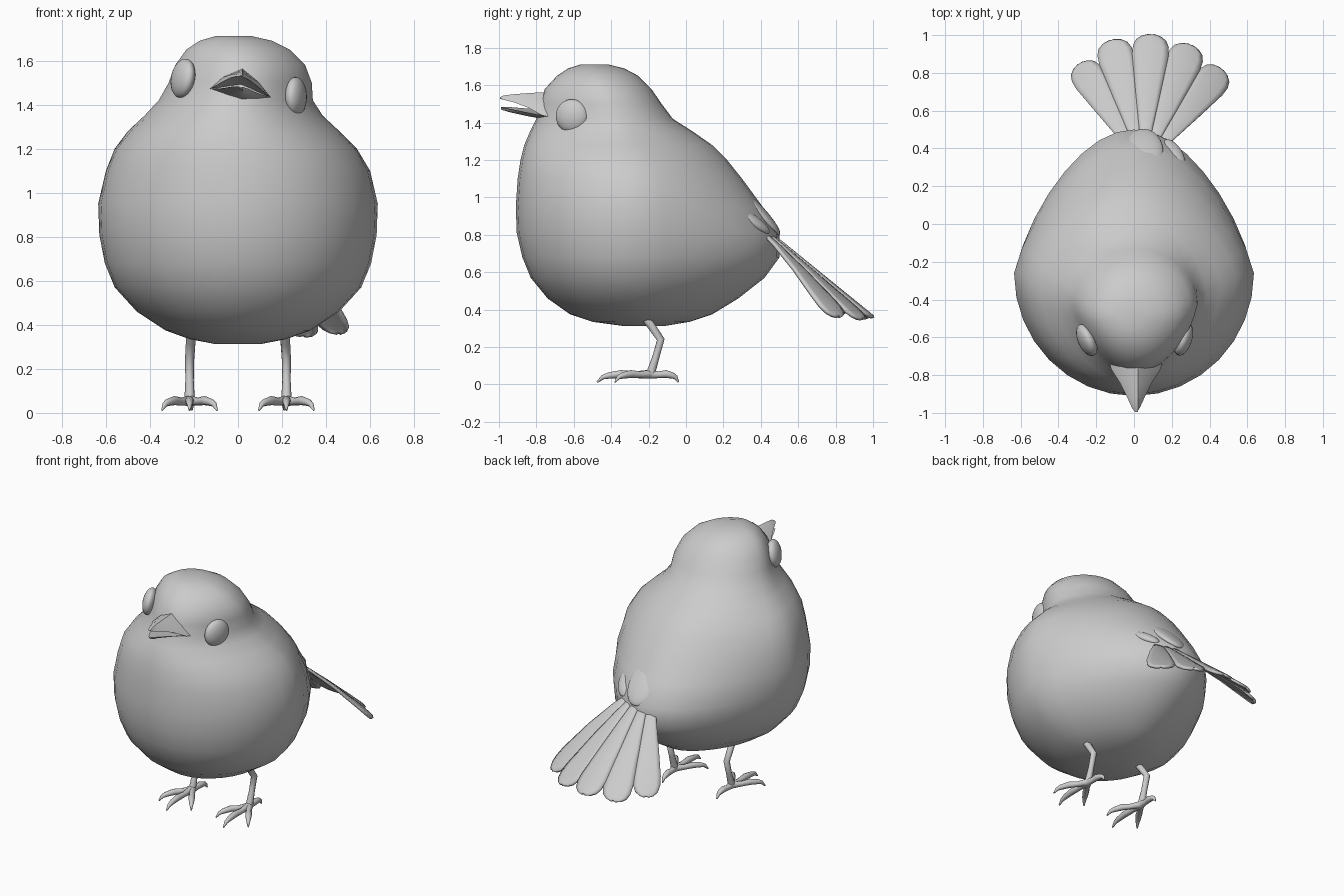
import bpy, bmesh, math
from mathutils import Vector, Euler

if "Cube" in bpy.data.objects:
    bpy.data.objects.remove(bpy.data.objects["Cube"])


def add_mesh(name, verts, faces):
    me = bpy.data.meshes.new(name)
    me.from_pydata(verts, [], faces)
    bm = bmesh.new()
    bm.from_mesh(me)
    bmesh.ops.recalc_face_normals(bm, faces=bm.faces)
    for f in bm.faces:
        f.smooth = True
    bm.to_mesh(me)
    bm.free()
    ob = bpy.data.objects.new(name, me)
    bpy.context.collection.objects.link(ob)
    return ob


def loft(name, rings):
    """Skin a list of equal closed rings, capping both ends."""
    n = len(rings[0])
    verts = [p for r in rings for p in r]
    faces = [(k * n + i, k * n + (i + 1) % n, (k + 1) * n + (i + 1) % n, (k + 1) * n + i)
             for k in range(len(rings) - 1) for i in range(n)]
    faces += [tuple(range(n)), tuple(range(len(verts) - n, len(verts)))]
    return add_mesh(name, verts, faces)


def tube(name, pts, radii):
    cu = bpy.data.curves.new(name, 'CURVE')
    cu.dimensions = '3D'
    cu.bevel_depth = 1.0
    cu.bevel_resolution = 2
    cu.use_fill_caps = True
    sp = cu.splines.new('POLY')
    sp.points.add(len(pts) - 1)
    for p, co, r in zip(sp.points, pts, radii):
        p.co = (*co, 1)
        p.radius = r
    sp.use_smooth = True
    ob = bpy.data.objects.new(name, cu)
    bpy.context.collection.objects.link(ob)
    bpy.ops.object.select_all(action='DESELECT')
    ob.select_set(True)
    bpy.context.view_layer.objects.active = ob
    bpy.ops.object.convert(target='MESH')


def ellipsoid(name, loc, scale, rot):
    bpy.ops.mesh.primitive_uv_sphere_add(segments=24, ring_count=14, radius=1, location=loc,
                                         rotation=[math.radians(a) for a in rot])
    ob = bpy.context.object
    ob.name = name
    ob.scale = scale
    bpy.ops.object.shade_smooth()


# Body and head in one skin: z, centre x, centre y, half width, front y, back y
sections = [
    (.312, 0, -.24, .10, -.33, -.12), (.335, 0, -.24, .22, -.50, .02),
    (.375, 0, -.24, .33, -.62, .14), (.46, 0, -.25, .46, -.74, .28),
    (.57, 0, -.26, .56, -.83, .42), (.68, 0, -.26, .605, -.875, .50),
    (.81, 0, -.26, .63, -.905, .50), (.95, 0, -.26, .635, -.91, .41),
    (1.10, 0, -.26, .60, -.90, .30), (1.20, -.01, -.28, .55, -.885, .22),
    (1.28, -.02, -.32, .48, -.865, .14), (1.35, -.02, -.36, .405, -.835, .04),
    (1.42, -.01, -.40, .35, -.80, -.07), (1.50, .01, -.43, .325, -.78, -.13),
    (1.58, .01, -.46, .295, -.755, -.185), (1.65, 0, -.48, .235, -.69, -.255),
    (1.69, -.01, -.49, .165, -.63, -.33), (1.712, -.02, -.49, .08, -.56, -.42)]
rings = []
for z, cx, cy, w, yf, yb in sections:
    head = min(1, max(0, (z - 1.2) / .25))
    ring = []
    for i in range(32):
        a = 2 * math.pi * i / 32
        s, c = math.sin(a), math.cos(a)
        taper = 1 - .25 * (1 - head) * s if s > 0 else 1 + .2 * head * s
        ring.append((cx + w * c * taper, cy + s * (yb - cy if s > 0 else cy - yf), z))
    rings.append(ring)
loft("body_and_head", rings)

# Eyes, the head being tilted so one sits higher
ellipsoid("right_eye", (.262, -.61, 1.435), (.045, .09, .09), (0, 0, -18))
ellipsoid("left_eye", (-.25, -.615, 1.52), (.045, .09, .09), (0, 10, 24))


# Open beak: stations of y, half width, ridge z, edge z
def beak(name, stations):
    rs = []
    for y, w, ridge, edge in stations:
        lean = -.14 * w  # head tilt drops the right corner
        mid = edge + (ridge - edge) * .55
        rs.append([(.01 - w, y, edge - lean), (.013 - w * .6, y, mid - lean * .6), (.02, y, ridge),
                   (.013 + w * .6, y, mid + lean * .6), (.01 + w, y, edge + lean),
                   (.015, y, edge + (ridge - edge) * .3)])
    ob = loft(name, rs)
    bpy.context.view_layer.objects.active = ob
    bpy.ops.object.select_all(action='DESELECT')
    ob.select_set(True)
    bpy.ops.object.shade_smooth_by_angle(angle=math.radians(50))


beak("upper_beak", [(-.70, .15, 1.565, 1.445), (-.77, .13, 1.562, 1.457), (-.84, .085, 1.558, 1.49),
                    (-.92, .045, 1.552, 1.515), (-.975, .02, 1.545, 1.525), (-.995, .005, 1.535, 1.528)])
beak("lower_beak", [(-.70, .145, 1.405, 1.447), (-.77, .12, 1.42, 1.455), (-.85, .075, 1.435, 1.465),
                    (-.94, .035, 1.455, 1.478), (-.99, .008, 1.47, 1.482)])

# Tail: five round-tipped feathers fanned from one point
for i, tip in enumerate((.64, .69, .70, .69, .66)):
    mid = math.radians(3.5 + 17.5 * (i - 2))
    shape = [(.10, 1.06), (.25, 1.06), (.40, 1.06), (tip - .10, 1.04), (tip - .055, .95),
             (tip - .025, .76), (tip - .008, .46), (tip, .12)]
    verts, faces, cols = [], [], 7
    for r, k in shape:
        for j in range(cols):
            u = 2 * j / (cols - 1) - 1
            a = mid + math.radians(8.75) * k * u
            dx, y = r * math.sin(a), .30 + r * math.cos(a)
            z = .825 - .81 * (y - .43) - .8 * dx * dx - .006 * abs(i - 2) - .008 * u * u
            verts.append((.05 + dx, y, z))
    for k in range(len(shape) - 1):
        for j in range(cols - 1):
            q = k * cols + j
            faces.append((q, q + 1, q + cols + 1, q + cols))
    ob = add_mesh(f"tail_feather_{i + 1}", verts, faces)
    mod = ob.modifiers.new("thickness", 'SOLIDIFY')
    mod.thickness = .016
    mod.offset = 0

# Covert feathers over the tail root
ellipsoid("middle_covert", (.05, .385, .925), (.105, .17, .035), (-47, 0, 0))
ellipsoid("left_covert", (-.13, .37, .875), (.05, .10, .03), (-35, -25, -12))
ellipsoid("right_covert", (.21, .37, .865), (.05, .10, .03), (-35, 25, 12))

# Legs and feet
for side, s in (("left", -1), ("right", 1)):
    x = .22 * s
    tube(f"{side}_leg", [(x - .01 * s, -.25, .40), (x - .005 * s, -.19, .32), (x, -.135, .24),
                         (x, -.16, .15), (x, -.19, .055)], [.024, .022, .021, .019, .024])
    toes = {"middle": (0, -.285), "outer": (.125 * s, -.19), "inner": (-.125 * s, -.19),
            "hind": (-.01 * s, .15)}
    for toe, (dx, dy) in toes.items():
        pts = [(x + dx * t, -.19 + dy * t, z) for t, z in
               ((0, .055), (.3, .052), (.55, .056), (.78, .048), (.9, .038), (1, .012))]
        tube(f"{side}_{toe}_toe", pts, [.024, .018, .021, .017, .012, .004])
